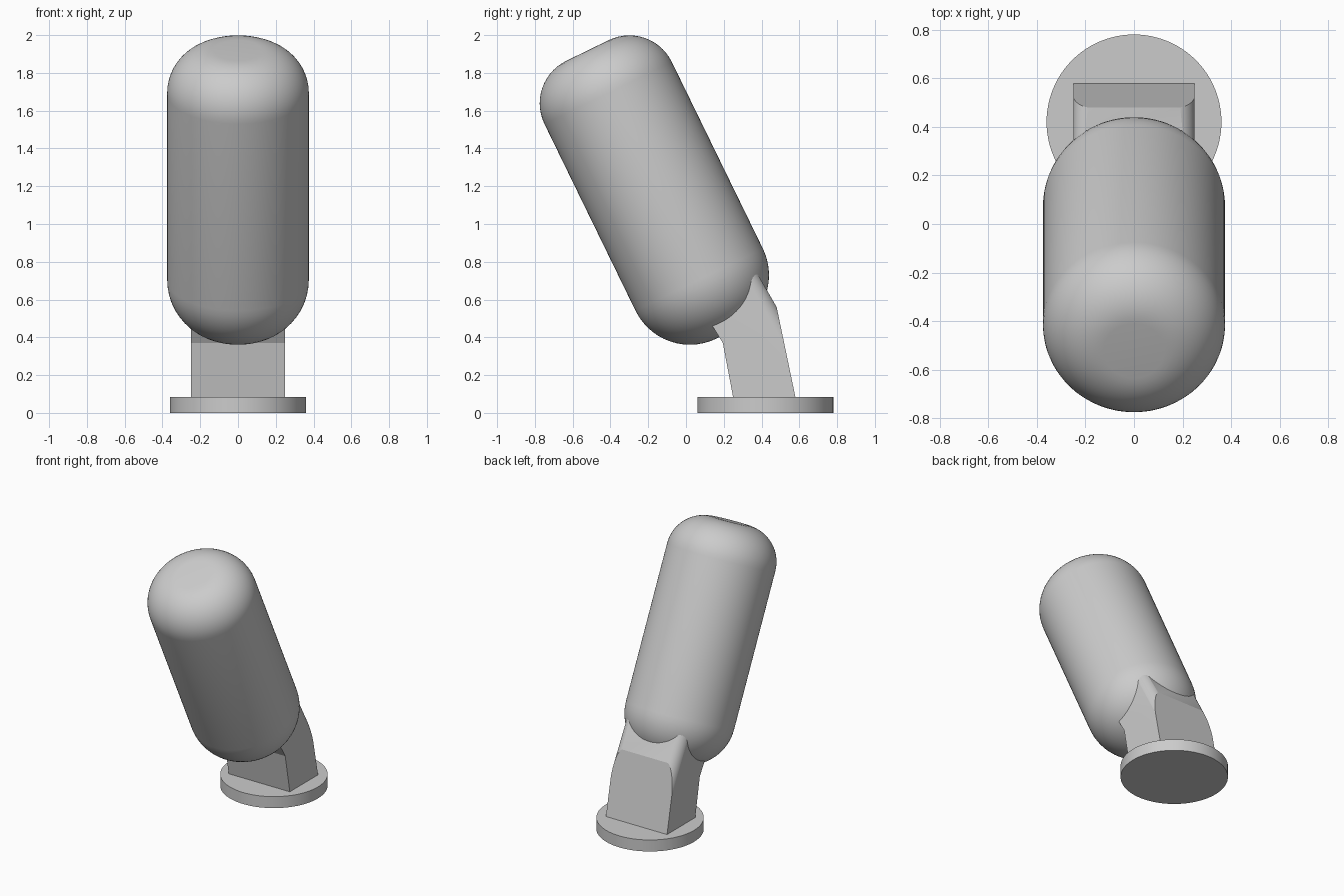
import bpy, bmesh
from math import sin, cos, pi, radians
from mathutils import Vector

cube = bpy.data.objects.get("Cube")
if cube:
    bpy.data.objects.remove(cube, do_unlink=True)

gray = bpy.data.materials.new("matte_gray")
gray.use_nodes = True
gray.diffuse_color = (0.6, 0.6, 0.6, 1)
gray.node_tree.nodes["Principled BSDF"].inputs["Base Color"].default_value = (0.6, 0.6, 0.6, 1)


def finish(name, bm):
    """Turn a bmesh into a named gray object with clean normals."""
    bmesh.ops.recalc_face_normals(bm, faces=bm.faces)
    mesh = bpy.data.meshes.new(name)
    bm.to_mesh(mesh)
    bm.free()
    mesh.materials.append(gray)
    obj = bpy.data.objects.new(name, mesh)
    bpy.context.collection.objects.link(obj)
    return obj


def smooth(obj, degrees=25):
    bpy.ops.object.select_all(action="DESELECT")
    obj.select_set(True)
    bpy.context.view_layer.objects.active = obj
    bpy.ops.object.shade_smooth_by_angle(angle=radians(degrees))


def lathe(name, profile, steps=96):
    """Spin an (r, z) profile around z."""
    bm = bmesh.new()
    verts = [bm.verts.new((r, 0, z)) for r, z in profile]
    edges = [bm.edges.new(pair) for pair in zip(verts, verts[1:])]
    bmesh.ops.spin(bm, geom=verts + edges, cent=(0, 0, 0), axis=(0, 0, 1),
                   angle=2 * pi, steps=steps, use_merge=True)
    bmesh.ops.remove_doubles(bm, verts=bm.verts, dist=1e-5)
    return finish(name, bm)


def prism(name, points, direction):
    """Extrude a planar outline along a vector."""
    bm = bmesh.new()
    face = bm.faces.new([bm.verts.new(p) for p in points])
    grown = bmesh.ops.extrude_face_region(bm, geom=[face])["geom"]
    bmesh.ops.translate(bm, vec=direction,
                        verts=[v for v in grown if isinstance(v, bmesh.types.BMVert)])
    return finish(name, bm)


def arc(cx, cy, r, start, end, n=14):
    angles = [radians(start + (end - start) * i / n) for i in range(n + 1)]
    return [(cx + r * cos(a), cy + r * sin(a)) for a in angles]


# Round foot
base = lathe("base_disc", [(0, 0), (0.36, 0), (0.36, 0.085), (0, 0.085)])
base.location.y = 0.42
smooth(base)

# Tilted body with a rounder lower end and a flatter top
R, low_r, top_r = 0.375, 0.32, 0.25
profile = [(0, -low_r)] + arc(R - low_r, 0, low_r, -90, 0)
profile += arc(R - top_r, 1.10, top_r, 0, 90) + [(0, 1.10 + top_r)]
body = lathe("tilted_body", profile)
body.location = (0, 0.07, 0.705)
body.rotation_euler.x = radians(26)
smooth(body)

# Bent neck, extruded from its side outline
W = 0.25
outline = [(0.25, 0.08), (0.58, 0.08), (0.48, 0.56), (0.365, 0.76),
           (0.08, 0.56), (0.14, 0.46), (0.195, 0.37)]
neck = prism("bent_neck", [(-W, y, z) for y, z in outline], (2 * W, 0, 0))

# Slanted rounded bar that trims the rear corners of the neck
slant = Vector((0, -sin(radians(29)), cos(radians(29))))
back = Vector((0, slant.z, -slant.y))
anchor = Vector((0, 0.48, 0.56)) + back * 0.002
half, fillet = W + 0.002, 0.08
section = (arc(half - fillet, -fillet, fillet, 0, 90)
           + arc(fillet - half, -fillet, fillet, 90, 180)
           + [(-half, -1), (half, -1)])
trim = prism("neck_trim", [anchor - slant + Vector((x, 0, 0)) + back * d
                           for x, d in section], slant * 2)
trim.hide_render = True
cut = neck.modifiers.new("round_rear_corners", "BOOLEAN")
cut.operation = "INTERSECT"
cut.solver = "EXACT"
cut.object = trim
bpy.context.view_layer.objects.active = neck
bpy.ops.object.modifier_apply(modifier=cut.name)
bpy.data.objects.remove(trim, do_unlink=True)
smooth(neck, 12)
